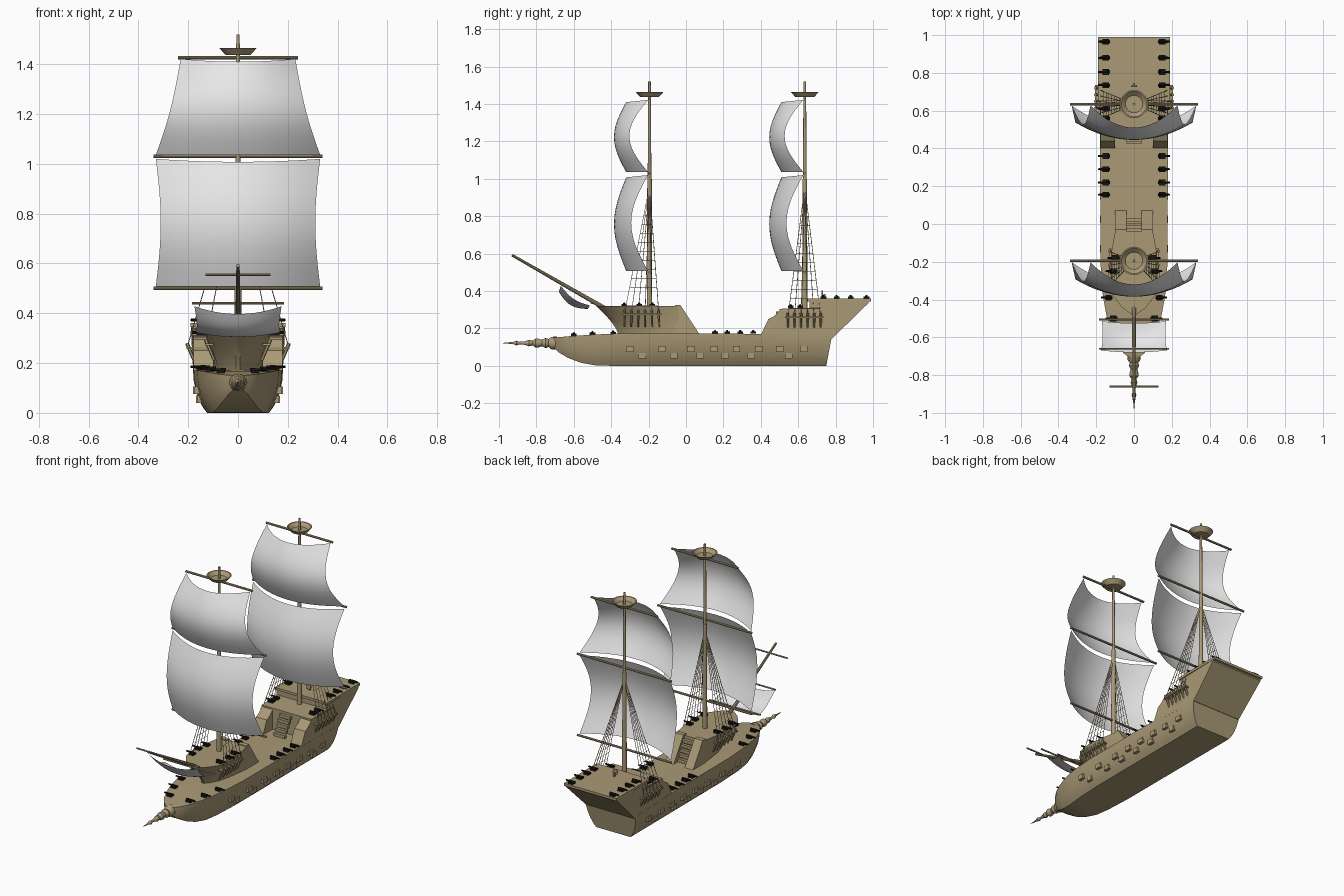
import bpy, bmesh, math
from mathutils import Vector, Matrix

old = bpy.data.objects.get("Cube")
if old:
    bpy.data.objects.remove(old, do_unlink=True)


def material(name, rgb):
    m = bpy.data.materials.new(name)
    m.use_nodes = True
    m.diffuse_color = (*rgb, 1)
    m.node_tree.nodes["Principled BSDF"].inputs["Base Color"].default_value = (*rgb, 1)
    return m


WOOD = material("tan wood", (0.40, 0.32, 0.18))
CLOTH = material("white sailcloth", (0.8, 0.8, 0.8))
IRON = material("black iron", (0.008, 0.008, 0.008))


def finish(bm, name, mat, smooth=True, solid=True):
    if solid:
        bmesh.ops.recalc_face_normals(bm, faces=bm.faces)
    me = bpy.data.meshes.new(name)
    bm.to_mesh(me)
    bm.free()
    me.materials.append(mat)
    ob = bpy.data.objects.new(name, me)
    bpy.context.collection.objects.link(ob)
    if smooth:
        bpy.ops.object.select_all(action="DESELECT")
        ob.select_set(True)
        bpy.context.view_layer.objects.active = ob
        bpy.ops.object.shade_smooth_by_angle(angle=math.radians(35))
    return ob


def box(bm, c, size, rot=Matrix()):
    mat = Matrix.Translation(c) @ rot.to_4x4() @ Matrix.Diagonal((*size, 1))
    bmesh.ops.create_cube(bm, size=1, matrix=mat)


def rod(bm, a, b, r1, r2=None, sides=10):
    a, b = Vector(a), Vector(b)
    d = b - a
    mat = Matrix.Translation((a + b) / 2) @ d.to_track_quat("Z", "Y").to_matrix().to_4x4()
    bmesh.ops.create_cone(bm, cap_ends=True, segments=sides, radius1=r1,
                          radius2=r1 if r2 is None else r2, depth=d.length, matrix=mat)


def loft(bm, rings, closed=True):
    rows = [[bm.verts.new(p) for p in ring] for ring in rings]
    n = len(rows[0])
    for a, b in zip(rows, rows[1:]):
        for i in range(n if closed else n - 1):
            j = (i + 1) % n
            bm.faces.new((a[i], a[j], b[j], b[i]))
    if closed:
        bm.faces.new(rows[0])
        bm.faces.new(rows[-1])


def prism(bm, pts, x0, x1):
    loft(bm, [[(x, y, z) for y, z in pts] for x in (x0, x1)])


def lathe(bm, pts, mat, sides=20):
    angles = [2 * math.pi * i / sides for i in range(sides)]
    loft(bm, [[mat @ Vector((r * math.cos(t), r * math.sin(t), z)) for t in angles]
              for r, z in pts])


# Hull: cross sections along the keel (y, half width, keel height, deck height)
SECTION = [(0.69, 0), (0.79, 0.15), (0.88, 0.35), (0.95, 0.6), (0.99, 0.82), (1, 1)]
STATIONS = [(-0.71, 0.02, 0.10, 0.15), (-0.685, 0.055, 0.075, 0.153), (-0.63, 0.092, 0.042, 0.158),
            (-0.56, 0.122, 0.016, 0.163), (-0.48, 0.147, 0.002, 0.168), (-0.38, 0.165, 0, 0.172),
            (-0.2, 0.178, 0, 0.172), (0.3, 0.179, 0, 0.172), (0.75, 0.18, 0, 0.16)]
bm = bmesh.new()
rings = []
for y, w, zb, zt in STATIONS:
    rake = 0.03 if y > 0.7 else 0
    half = [(w * f, y + rake * g, zb + (zt - zb) * g) for f, g in SECTION]
    rings.append(half + [(-x, yy, z) for x, yy, z in reversed(half)])
loft(bm, rings)
finish(bm, "hull", WOOD)

# Ram at the bow, turned on a lathe
bm = bmesh.new()
ram = [(0.036, 0), (0.034, 0.03), (0.022, 0.045), (0.028, 0.06), (0.018, 0.08), (0.024, 0.1),
       (0.024, 0.115), (0.013, 0.13), (0.018, 0.15), (0.01, 0.17), (0.007, 0.2), (0.013, 0.215),
       (0.006, 0.235), (0.001, 0.29)]
lathe(bm, ram, Matrix.Translation((0, -0.69, 0.122)) @ Matrix.Rotation(math.pi / 2, 4, "X"), 14)
finish(bm, "bow_ram", WOOD)

# Forecastle: flares from a narrow foot to a wide deck
TOP = [(0.1, -0.04), (0.12, -0.15), (0.135, -0.27), (0.118, -0.37), (0.065, -0.44), (0.012, -0.48)]
FOOT = [(0.1, -0.04), (0.09, -0.13), (0.078, -0.21), (0.058, -0.28), (0.033, -0.33), (0.008, -0.36)]
bm = bmesh.new()
rings = []
for i in range(6):
    t = i / 5
    k = t ** 1.4
    half = [(a[0] + (b[0] - a[0]) * k, a[1] + (b[1] - a[1]) * k, 0.165 + 0.155 * t)
            for a, b in zip(FOOT, TOP)]
    rings.append(half + [(-x, y, z) for x, y, z in reversed(half)])
loft(bm, rings)
finish(bm, "forecastle", WOOD)

# Sloping wings beside the deck steps, fore and aft, with steps between
bm = bmesh.new()
for s in (-1, 1):
    prism(bm, [(-0.06, 0.165), (0.075, 0.165), (-0.03, 0.325), (-0.06, 0.325)], s * 0.04, s * 0.1)
    prism(bm, [(0.55, 0.165), (0.40, 0.165), (0.44, 0.25), (0.47, 0.265), (0.51, 0.305),
               (0.55, 0.305)], s * 0.1, s * 0.178)
for i in range(5):
    box(bm, (0, -0.03 + 0.012 * i, 0.29 - 0.027 * i), (0.08, 0.02, 0.02))
    box(bm, (0, 0.49 - 0.014 * i, 0.28 - 0.025 * i), (0.08, 0.02, 0.02))
finish(bm, "step_wings", WOOD, smooth=False)

# Stern castle, widening towards the top, with an overhanging counter
bm = bmesh.new()
aft = [(0.50, 0.15), (0.50, 0.305), (0.66, 0.31), (0.66, 0.35), (0.975, 0.35), (0.975, 0.335),
       (0.78, 0.145)]
prism(bm, aft, -1, 1)
for v in bm.verts:
    v.co.x *= 0.179 + 0.01 * max(0, (v.co.y - 0.5) / 0.47) * (v.co.z > 0.2)
finish(bm, "stern_castle", WOOD, smooth=False)
bm = bmesh.new()
box(bm, (0, 0.82, 0.352), (0.38, 0.34, 0.016))
finish(bm, "poop_deck", WOOD, smooth=False)

# Gun ports in two staggered rows
bm = bmesh.new()
UPPER = (-0.30, -0.13, 0.025, 0.15, 0.27, 0.39, 0.5, 0.63)
LOWER = (-0.235, -0.065, 0.075, 0.21, 0.35, 0.55)
for row, z, f in ((UPPER, 0.09, 0.94), (LOWER, 0.055, 0.87)):
    for y in row:
        w = 0.172 if y < -0.2 else 0.179
        for s in (-1, 1):
            box(bm, (s * w * f, y, z), (0.024, 0.04, 0.03))
finish(bm, "gun_ports", WOOD, smooth=False)

# Deck cannons (x, y, deck height), mirrored
bm = bmesh.new()
guns = [(0.15, y, 0.36) for y in (0.735, 0.805, 0.88, 0.965)]
guns += [(0.15, y, 0.31) for y in (0.56, 0.61)]
guns += [(0.15, y, 0.172) for y in (0.155, 0.22, 0.29, 0.36)]
guns += [(0.1, -0.18, 0.32), (0.11, -0.25, 0.32), (0.1, -0.33, 0.32)]
guns += [(0.135, -0.39, 0.17), (0.11, -0.5, 0.166), (0.07, -0.6, 0.16)]
for x, y, z in guns:
    for s in (-1, 1):
        box(bm, (s * x, y, z + 0.006), (0.034, 0.03, 0.012))
        rod(bm, (s * (x - 0.022), y, z + 0.013), (s * (x + 0.04), y, z + 0.013), 0.007, 0.005, 8)
finish(bm, "deck_cannons", IRON)

# Steering wheel on the poop
bm = bmesh.new()
rod(bm, (0, 0.725, 0.385), (0, 0.733, 0.385), 0.018)
box(bm, (0, 0.74, 0.37), (0.012, 0.012, 0.03))
finish(bm, "steering_wheel", WOOD)


def sail(name, top, bottom, w_top, w_bottom, belly, edge, mid, swell, pinch):
    """Bellied cloth between two spars given as (y, z)."""
    bm = bmesh.new()
    rows = []
    for j in range(13):
        v = j / 12
        s = math.sin(math.pi * v)
        y, z = (bottom[k] + (top[k] - bottom[k]) * v for k in (0, 1))
        w = (w_bottom + (w_top - w_bottom) * v) * (1 - pinch * s)
        row = []
        for i in range(17):
            u = i / 8 - 1
            d = (0.008 + edge * s) * u * u + (mid + swell * s) * (1 - u * u)
            sag = 0.012 * (1 - u * u) * v
            row.append((w * u, y + belly[0] * d, z + belly[1] * d - sag))
        rows.append(row)
    loft(bm, rows, closed=False)
    finish(bm, name, CLOTH, solid=False)


NEST = [(0.01, 1.437), (0.05, 1.437), (0.075, 1.465), (0.068, 1.465), (0.046, 1.444), (0.01, 1.444)]


def rig(label, ym, base, chain_x, chain_z, y0, y1):
    # Mast, yards and lookout
    bm = bmesh.new()
    rod(bm, (0, ym, base), (0, ym, 1.0), 0.0145, 0.012, 14)
    rod(bm, (0, ym, 1.0), (0, ym, 1.52), 0.010, 0.007, 14)
    finish(bm, label + "_mast", WOOD)
    bm = bmesh.new()
    for z, w in ((0.5, 0.34), (1.03, 0.34), (1.427, 0.24)):
        rod(bm, (-w, ym, z), (w, ym, z), 0.007)
    finish(bm, label + "_yards", WOOD)
    bm = bmesh.new()
    lathe(bm, NEST, Matrix.Translation((0, ym, 0)))
    finish(bm, label + "_lookout", WOOD)
    # Sails
    sail(label + "_lower_sail", (ym, 1.02), (ym, 0.508), 0.33, 0.33, (-1, 0), 0.09, 0.125, 0.065, 0.06)
    sail(label + "_upper_sail", (ym, 1.422), (ym, 1.036), 0.23, 0.33, (-1, 0), 0.10, 0.125, 0.065, 0.04)
    # Shrouds with rungs, anchored to side ledges with braces
    ropes, ledge = bmesh.new(), bmesh.new()
    head = Vector((0, ym, 0.96))
    ys = [y0 + (y1 - y0) * i / 5 for i in range(6)]
    for s in (-1, 1):
        feet = [Vector((s * chain_x, y, chain_z)) for y in ys]
        box(ledge, (s * (chain_x - 0.015), (y0 + y1) / 2, chain_z), (0.035, y1 - y0 + 0.03, 0.008))
        for foot in feet:
            rod(ropes, foot, head, 0.0018, sides=4)
            rod(ledge, foot + Vector((0, 0, 0.02)), foot + Vector((-s * 0.035, 0, -0.065)), 0.008, 0.006, 6)
        for k in range(1, 12):
            a, b = (f.lerp(head, k * 0.07) for f in (feet[0], feet[-1]))
            rod(ropes, a, b, 0.0012, sides=4)
    finish(ropes, label + "_shrouds", WOOD, smooth=False)
    finish(ledge, label + "_shroud_ledges", WOOD, smooth=False)


rig("fore", -0.195, 0.3, 0.13, 0.275, -0.33, -0.145)
rig("main", 0.635, 0.29, 0.205, 0.26, 0.545, 0.72)

# Bowsprit with its spars and small sail
bm = bmesh.new()
rod(bm, (0, -0.42, 0.30), (0, -0.93, 0.592), 0.012, 0.007)
for y, z, w in ((-0.86, 0.555, 0.13), (-0.66, 0.44, 0.185), (-0.505, 0.335, 0.185)):
    rod(bm, (-w, y, z), (w, y, z), 0.005)
finish(bm, "bowsprit", WOOD)
sail("bow_sail", (-0.665, 0.435), (-0.51, 0.33), 0.175, 0.17, (-0.5, -0.86), 0.02, 0.03, 0.03, 0.04)
